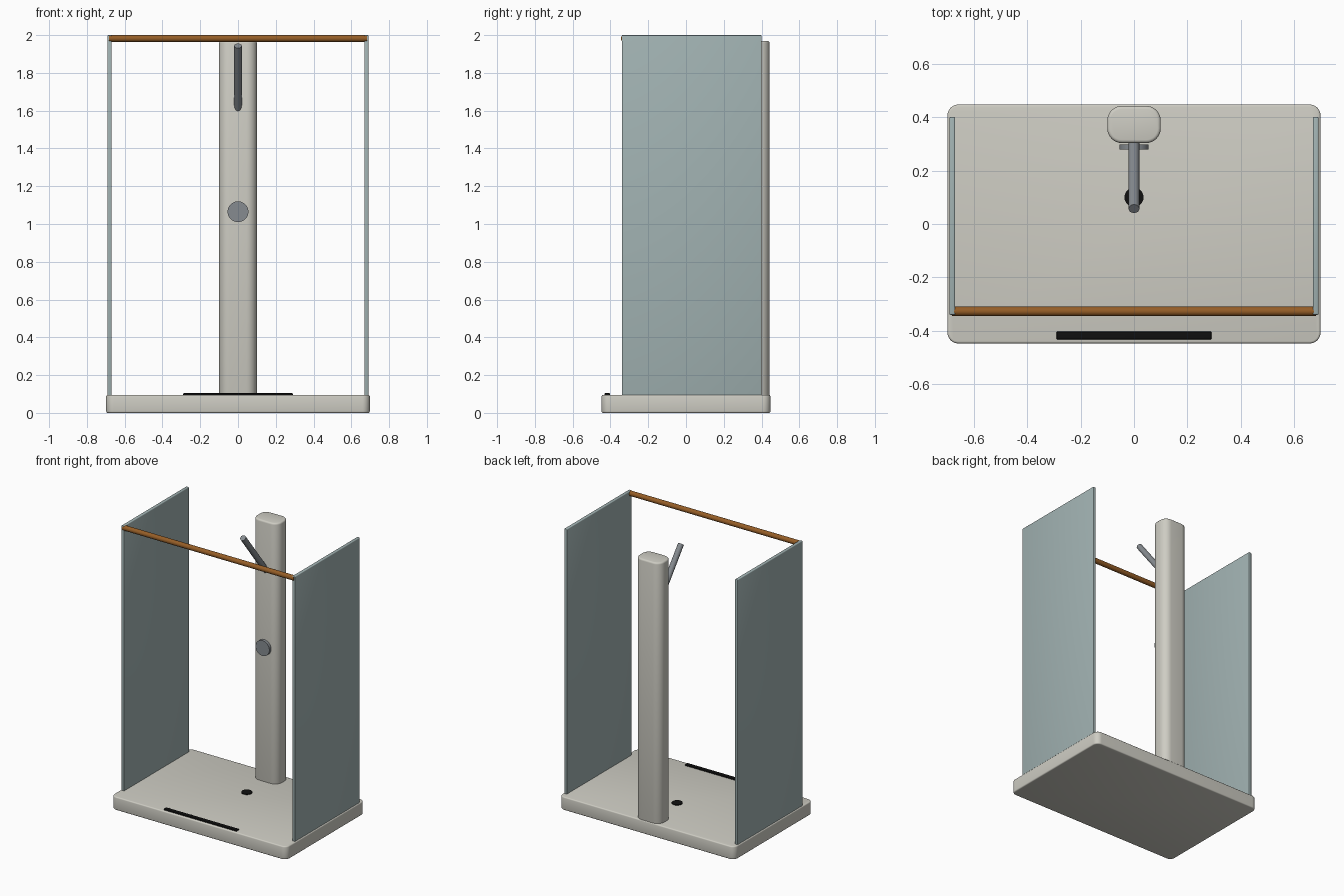
import bpy
import bmesh
import math
from mathutils import Vector

cube = bpy.data.objects.get("Cube")
if cube:
    bpy.data.objects.remove(cube, do_unlink=True)


def material(name, rgb):
    m = bpy.data.materials.new(name)
    m.use_nodes = True
    m.diffuse_color = (*rgb, 1)
    m.node_tree.nodes["Principled BSDF"].inputs["Base Color"].default_value = (*rgb, 1)
    return m


STONE = material("warm white", (0.62, 0.61, 0.55))
GLASS = material("grey green glass", (0.36, 0.45, 0.45))
METAL = material("grey metal", (0.24, 0.26, 0.28))
BLACK = material("black", (0.005, 0.005, 0.005))
BRONZE = material("bronze", (0.30, 0.11, 0.02))


def finish(name, bm, mat):
    bmesh.ops.recalc_face_normals(bm, faces=bm.faces)
    mesh = bpy.data.meshes.new(name)
    bm.to_mesh(mesh)
    bm.free()
    mesh.materials.append(mat)
    obj = bpy.data.objects.new(name, mesh)
    bpy.context.collection.objects.link(obj)
    bpy.ops.object.select_all(action="DESELECT")
    bpy.context.view_layer.objects.active = obj
    obj.select_set(True)
    bpy.ops.object.shade_smooth_by_angle(angle=math.radians(35))
    return obj


def rounded_block(name, low, high, mat, corner, rim):
    """Box with rounded upright corners and a softened top and bottom rim."""
    low, high = Vector(low), Vector(high)
    bm = bmesh.new()
    bmesh.ops.create_cube(bm, size=1)
    for v in bm.verts:
        v.co = (low + high) / 2 + v.co * (high - low)
    if corner:
        upright = [e for e in bm.edges
                   if abs(e.verts[0].co.z - e.verts[1].co.z) > 1e-4]
        bmesh.ops.bevel(bm, geom=upright, offset=corner, segments=8,
                        profile=0.5, affect="EDGES")
    if rim:
        edges = [e for e in bm.edges if e.calc_face_angle(0) > 1]
        bmesh.ops.bevel(bm, geom=edges, offset=rim, segments=3,
                        profile=0.5, affect="EDGES")
    return finish(name, bm, mat)


def rod(name, start, end, radius, mat, sides=32):
    """Closed cylinder between two points."""
    start, end = Vector(start), Vector(end)
    axis = end - start
    bm = bmesh.new()
    bmesh.ops.create_cone(bm, cap_ends=True, segments=sides, radius1=radius,
                          radius2=radius, depth=axis.length)
    turn = Vector((0, 0, 1)).rotation_difference(axis)
    for v in bm.verts:
        v.co = (start + end) / 2 + turn @ v.co
    return finish(name, bm, mat)


# Tray and upright column
rounded_block("shower_tray", (-0.698, -0.447, 0), (0.698, 0.447, 0.095), STONE, 0.04, 0.008)
rounded_block("shower_column", (-0.1, 0.303, 0.08), (0.1, 0.442, 1.97), STONE, 0.055, 0.012)

# Side panels and the rail joining them
for side, s in (("left", 1), ("right", -1)):
    x = sorted((s * 0.669, s * 0.691))
    rounded_block(side + "_panel", (x[0], -0.34, 0.085), (x[1], 0.4, 2.0), GLASS, 0, 0.005)
rod("front_rail", (-0.682, -0.327, 1.982), (0.682, -0.327, 1.982), 0.018, BRONZE)

# Angled shower arm and round control
rod("shower_arm", (0, 0.335, 1.59), (0, 0.057, 1.943), 0.02, METAL)
rod("control_knob", (0, 0.278, 1.065), (0, 0.298, 1.065), 0.055, METAL, 48)

# Drain and front grate
rod("drain", (0, 0.1, 0.09), (0, 0.1, 0.1), 0.036, BLACK)
rounded_block("front_grate", (-0.29, -0.432, 0.09), (0.29, -0.403, 0.104), BLACK, 0, 0.003)
